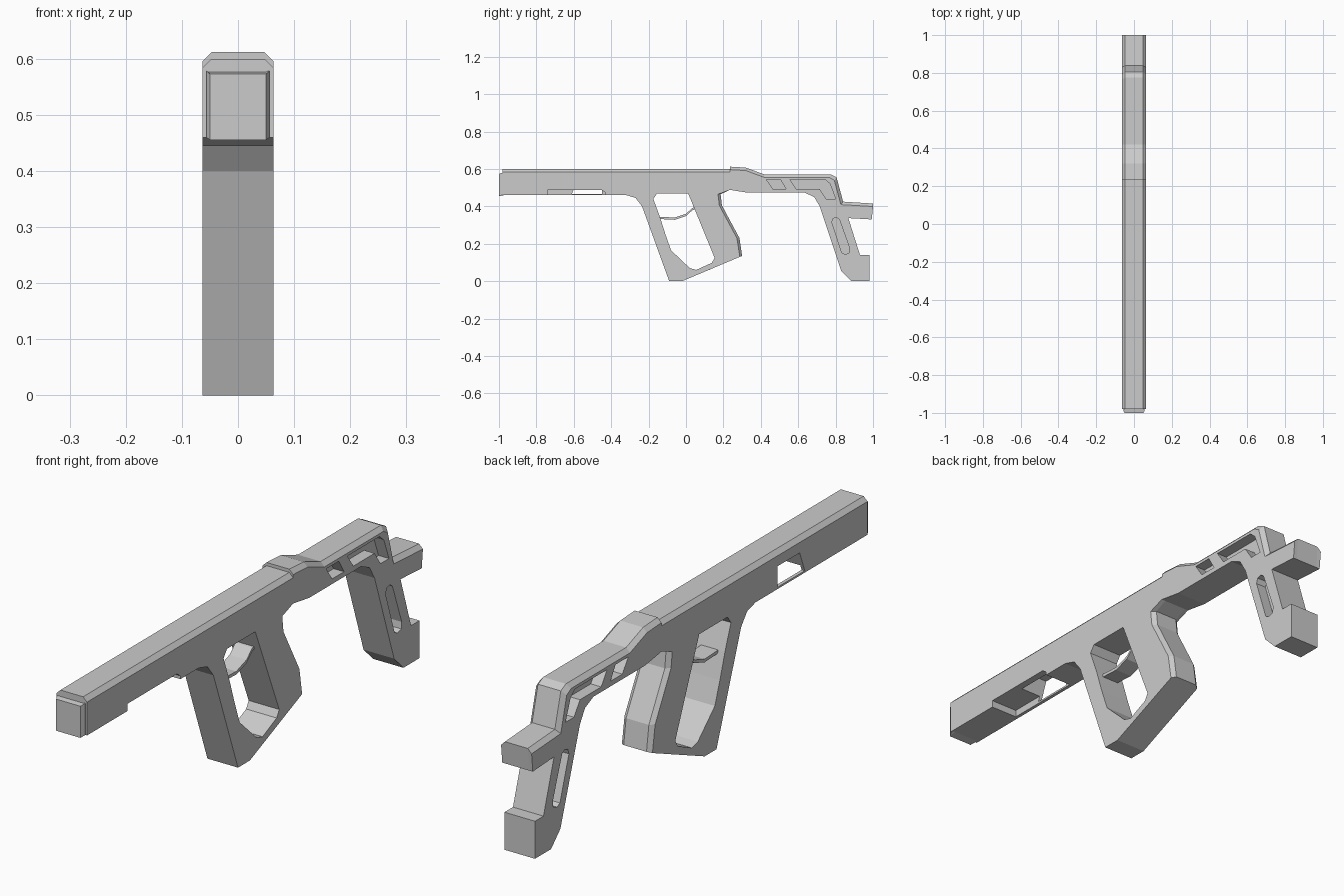
import bpy, bmesh

W, C = 0.063, 0.016   # half width, edge chamfer


def loft(name, layers):
    """Skin matching (y, z) outlines placed at successive x positions."""
    bm = bmesh.new()
    rings = [[bm.verts.new((x, y, z)) for y, z in pts] for x, pts in layers]
    n = len(rings[0])
    for a, b in zip(rings, rings[1:]):
        for i in range(n):
            j = (i + 1) % n
            bm.faces.new((a[i], a[j], b[j], b[i]))
    bm.faces.new(rings[0])
    bm.faces.new(rings[-1][::-1])
    bmesh.ops.recalc_face_normals(bm, faces=bm.faces)
    me = bpy.data.meshes.new(name)
    bm.to_mesh(me)
    bm.free()
    ob = bpy.data.objects.new(name, me)
    bpy.context.collection.objects.link(ob)
    return ob


def cut(target, pts, x0, x1):
    """Subtract a prism with a (y, z) outline spanning x0..x1."""
    tool = loft("cutter", [(x0, pts), (x1, pts)])
    tool.hide_render = True
    mod = target.modifiers.new("cut", 'BOOLEAN')
    mod.operation, mod.solver, mod.object = 'DIFFERENCE', 'EXACT', tool
    bpy.context.view_layer.objects.active = target
    bpy.ops.object.modifier_apply(modifier=mod.name)
    bpy.data.objects.remove(tool)


# Body outline: (y, z, dy, dz), the offsets give the chamfered side edge
outline = [
    (-0.98, 0.46, 0, 0), (-0.32, 0.46, 0, 0), (-0.27, 0.445, 0, 0),
    (-0.235, 0.40, 0, 0), (-0.09, 0.0, 0, 0), (-0.02, 0.0, 0, 0),
    # grip back
    (0.30, 0.135, -0.012, -0.005), (0.286, 0.23, -0.014, 0),
    (0.192, 0.405, -0.014, 0), (0.185, 0.465, -0.014, 0),
    # stock underside and leg
    (0.235, 0.488, 0, 0), (0.33, 0.473, 0, 0), (0.635, 0.473, 0, 0),
    (0.685, 0.45, 0, 0), (0.715, 0.40, 0, 0), (0.83, 0.055, 0, 0),
    (0.885, 0.0, 0, 0), (0.98, 0.0, 0, 0), (0.98, 0.14, 0, 0),
    (0.93, 0.14, 0, 0), (0.868, 0.337, 0, 0), (0.993, 0.33, 0, 0),
    # top edge from the butt forward
    (1.0, 0.415, 0, -C), (0.84, 0.425, -0.012, -C), (0.805, 0.555, -0.012, -C),
    (0.775, 0.57, -0.008, -C), (0.42, 0.57, 0, -C), (0.32, 0.607, 0, -C),
    (0.235, 0.612, 0, -C), (0.235, 0.60, 0, -C), (-0.98, 0.60, 0, -C),
]
core = [(y, z) for y, z, _, _ in outline]
side = [(y + dy, z + dz) for y, z, dy, dz in outline]
body = loft("body", [(-W, side), (C - W, core), (W - C, core), (W, side)])

# Opening between front frame and grip
cut(body, [(-0.155, 0.468), (0.012, 0.468), (0.153, 0.124), (0.138, 0.098),
           (0.055, 0.06), (0.02, 0.07), (-0.08, 0.165), (-0.11, 0.25),
           (-0.14, 0.345), (-0.175, 0.44)], -0.1, 0.1)

# Recessed pockets in the stock and leg, mirrored on both sides
pockets = [
    [(0.43, 0.543), (0.505, 0.543), (0.535, 0.492), (0.465, 0.492)],
    [(0.555, 0.543), (0.745, 0.543), (0.77, 0.52), (0.80, 0.44),
     (0.75, 0.44), (0.715, 0.492), (0.59, 0.492)],
    [(0.78, 0.315), (0.787, 0.335), (0.805, 0.34), (0.82, 0.33),
     (0.875, 0.175), (0.872, 0.15), (0.85, 0.143), (0.833, 0.152)],
]
for p in pockets:
    for s in (-1, 1):
        cut(body, p, s * 0.02, s * 0.1)

# Underside slot open to the right, and taller window on the left
cut(body, [(-0.74, 0.40), (-0.74, 0.487), (-0.45, 0.487), (-0.43, 0.472),
           (-0.43, 0.40)], -0.05, 0.1)
cut(body, [(-0.61, 0.467), (-0.58, 0.545), (-0.45, 0.545), (-0.45, 0.467)],
    -0.1, 0.035)

# Stepped front block
front = loft("front_block", [
    (-0.056, [(-0.97, 0.46), (-0.97, 0.578), (-0.988, 0.578), (-0.988, 0.46)]),
    (-0.05, [(-0.97, 0.46), (-0.97, 0.578), (-1.0, 0.573), (-1.0, 0.455)]),
    (0.05, [(-0.97, 0.46), (-0.97, 0.578), (-1.0, 0.573), (-1.0, 0.455)]),
    (0.056, [(-0.97, 0.46), (-0.97, 0.578), (-0.988, 0.578), (-0.988, 0.46)])])

# Thin curved guard strip across the opening
path = [(-0.16, 0.345), (-0.06, 0.34), (0.0, 0.36), (0.035, 0.392), (0.06, 0.398)]
strip = path + [(y, z - 0.012) for y, z in reversed(path)]
loft("guard_strip", [(-0.035, strip), (0.035, strip)])
